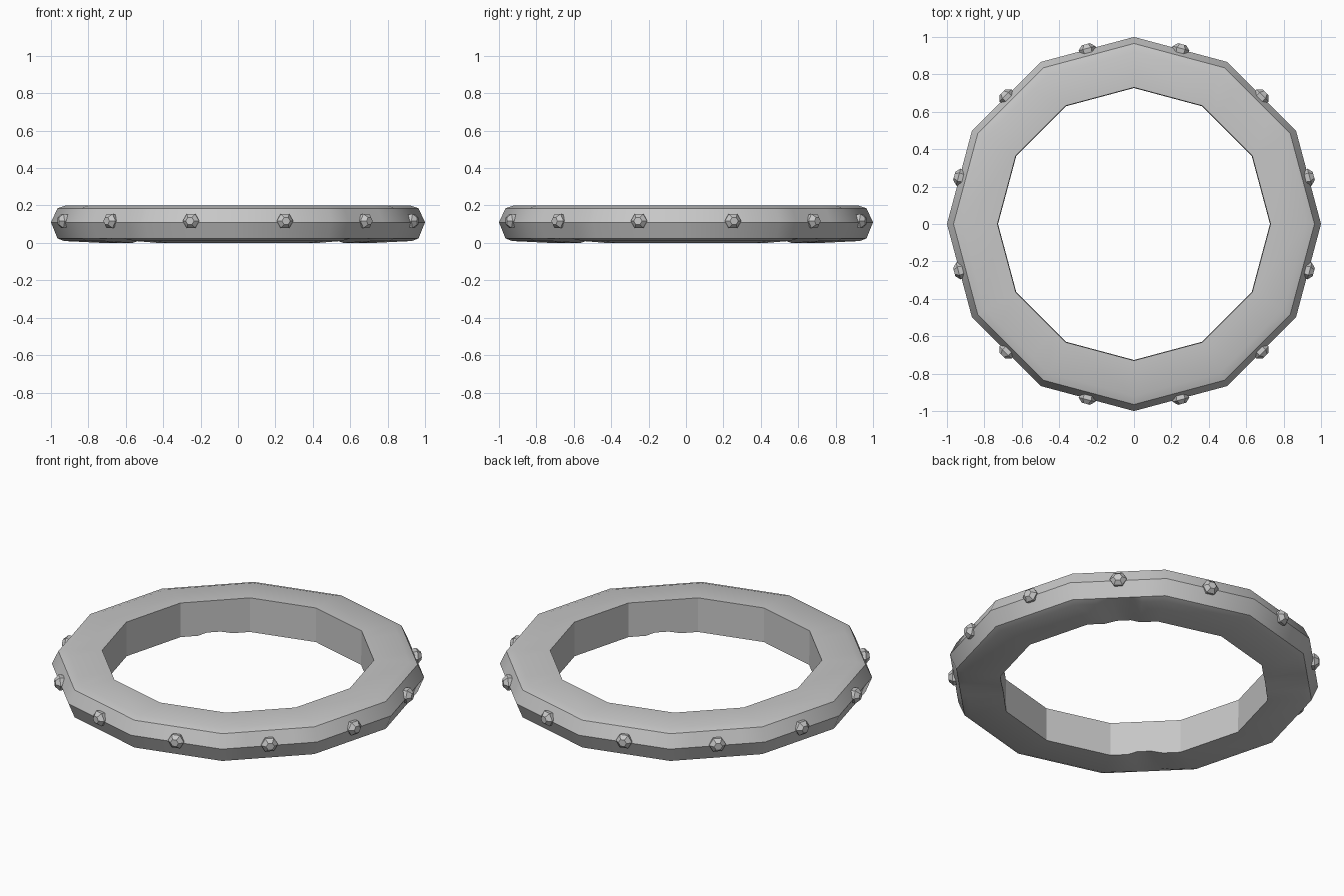
import bpy, bmesh, math
from mathutils import Vector, Matrix

cube = bpy.data.objects.get("Cube")
if cube:
    bpy.data.objects.remove(cube)

SIDES = 12
STEP = math.tau / SIDES

steel = bpy.data.materials.new("grey_metal")
steel.use_nodes = True
grey = (0.57, 0.57, 0.57, 1)
steel.diffuse_color = grey
steel.node_tree.nodes["Principled BSDF"].inputs["Base Color"].default_value = grey


def finish(name, bm, angle):
    """Turn a bmesh into a shaded, coloured object."""
    bmesh.ops.recalc_face_normals(bm, faces=bm.faces)
    mesh = bpy.data.meshes.new(name)
    bm.to_mesh(mesh)
    bm.free()
    mesh.materials.append(steel)
    obj = bpy.data.objects.new(name, mesh)
    bpy.context.collection.objects.link(obj)
    bpy.ops.object.select_all(action="DESELECT")
    obj.select_set(True)
    bpy.context.view_layer.objects.active = obj
    bpy.ops.object.shade_smooth_by_angle(angle=math.radians(angle))
    return obj


# Ring cross-section as (radius, height, follows the underside groove)
profile = [(0.73, 0.2, 0), (0.92, 0.2, 0), (0.965, 0.185, 0), (1, 0.11, 0),
           (0.965, 0.024, 0), (0.93, 0.01, 1), (0.727, 0, 1)]
# Shallow groove across the underside of each diagonal segment: (position, depth)
groove = [(0.25, 0), (0.42, 0.015), (0.62, 0.015), (0.75, 0)]

# Stations around the ring: every corner, plus the groove edges
stations = []
for i in range(SIDES):
    a, b = [Vector((math.cos(k * STEP), math.sin(k * STEP), 0)) for k in (i, i + 1)]
    stations.append((a, 0))
    if i % 3 == 1:
        stations += [(a.lerp(b, t), depth) for t, depth in groove]

bm = bmesh.new()
loops = [[bm.verts.new((d.x * r, d.y * r, z + lift * depth)) for r, z, lift in profile]
         for d, depth in stations]
for i, loop in enumerate(loops):
    following = loops[(i + 1) % len(loops)]
    for j in range(len(profile)):
        k = (j + 1) % len(profile)
        bm.faces.new((loop[j], loop[k], following[k], following[j]))
finish("ring_band", bm, 29)

# Faceted studs, one at the middle of each outer side: (distance out, size)
tiers = [(0.94, 0.04), (0.972, 0.046), (0.995, 0.023)]
for n in range(SIDES):
    bm = bmesh.new()
    rings = [[bm.verts.new((out, size * math.cos(k * math.tau / 6),
                            0.117 + size * 0.95 * math.sin(k * math.tau / 6)))
              for k in range(6)] for out, size in tiers]
    for low, high in zip(rings, rings[1:]):
        for k in range(6):
            m = (k + 1) % 6
            bm.faces.new((low[k], low[m], high[m], high[k]))
    bm.faces.new(rings[0])
    bm.faces.new(rings[-1])
    bmesh.ops.rotate(bm, verts=bm.verts, cent=(0, 0, 0),
                     matrix=Matrix.Rotation((n + 0.5) * STEP, 3, "Z"))
    finish(f"stud_{n + 1}", bm, 15)
